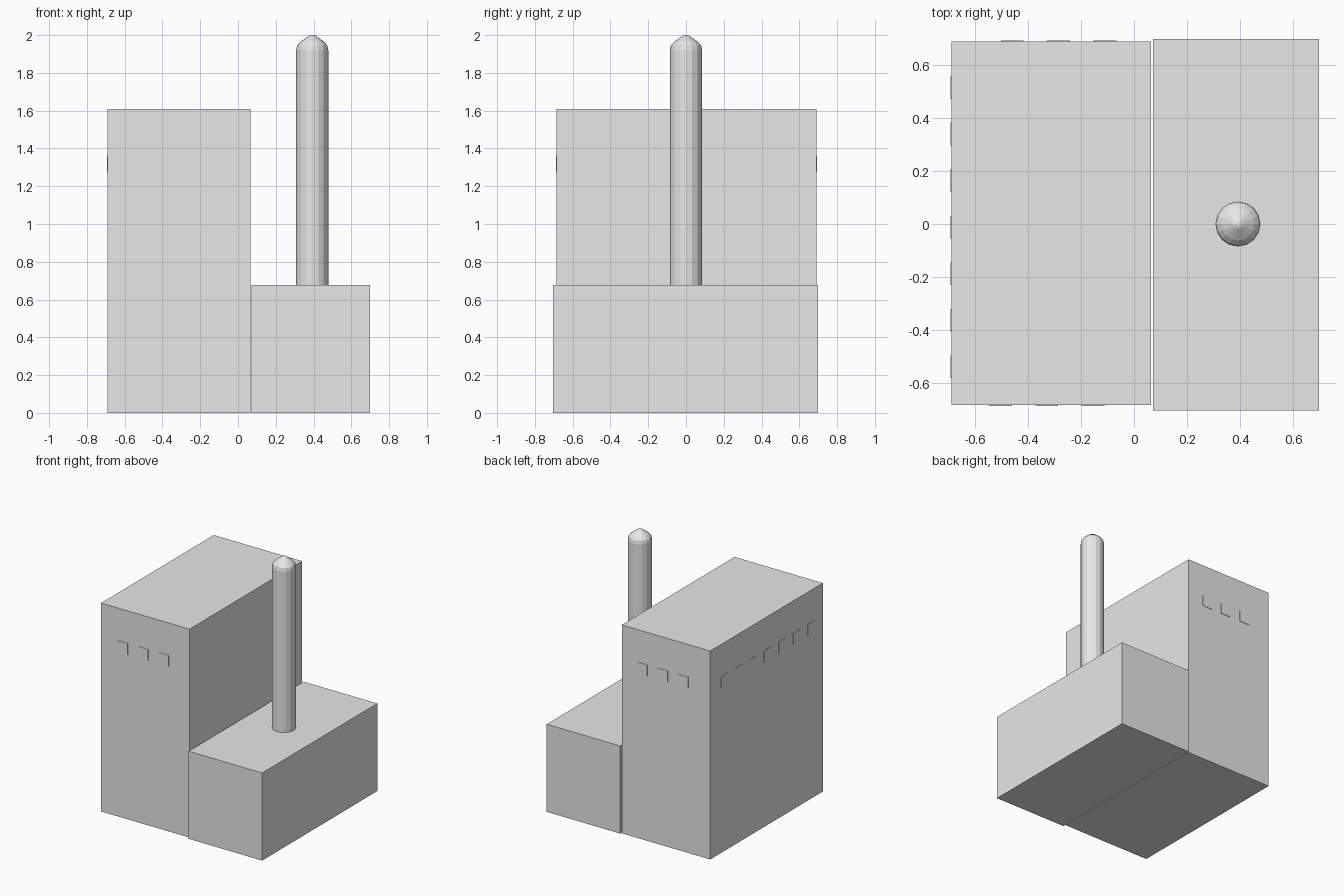
import bpy
import bmesh
from math import cos, sin, tau

cube = bpy.data.objects.get("Cube")
if cube:
    bpy.data.objects.remove(cube, do_unlink=True)

# Single concrete grey
grey = bpy.data.materials.new("concrete grey")
grey.use_nodes = True
colour = (0.8, 0.8, 0.8, 1)
grey.diffuse_color = colour
grey.node_tree.nodes["Principled BSDF"].inputs["Base Color"].default_value = colour


def add_object(name, bm):
    bmesh.ops.recalc_face_normals(bm, faces=bm.faces)
    mesh = bpy.data.meshes.new(name)
    bm.to_mesh(mesh)
    bm.free()
    mesh.materials.append(grey)
    obj = bpy.data.objects.new(name, mesh)
    bpy.context.collection.objects.link(obj)
    return obj


def box(name, low, high):
    bm = bmesh.new()
    bmesh.ops.create_cube(bm, size=1)
    for v in bm.verts:
        v.co = [(a + b) / 2 + c * (b - a) for a, b, c in zip(low, high, v.co)]
    return add_object(name, bm)


def lathe(name, centre, profile, sides):
    """Stack rings of (radius, height) and close both ends."""
    bm = bmesh.new()
    rings = [[bm.verts.new((centre[0] + r * cos(tau * i / sides),
                            centre[1] + r * sin(tau * i / sides), z))
              for i in range(sides)] for r, z in profile]
    for lower, upper in zip(rings, rings[1:]):
        for i in range(sides):
            j = (i + 1) % sides
            bm.faces.new((lower[i], lower[j], upper[j], upper[i]))
    bm.faces.new(rings[0])
    bm.faces.new(rings[-1])
    return add_object(name, bm)


# Main volumes
left, right, front, back = -0.69, 0.065, -0.685, 0.69
box("tall_block", (left, front, 0), (right, back, 1.61))
box("low_block", (0.072, -0.705, 0), (0.70, 0.70, 0.677))

# Chimney with a domed, pointed cap
lathe("chimney", (0.393, 0.0),
      [(0.085, 0.6), (0.085, 1.92), (0.08, 1.945), (0.062, 1.965),
       (0.02, 1.995), (0.008, 2.0)], 16)

# Thin square windows around the top of the tall block
half, depth, z = 0.043, 0.003, 1.317


def window(name, x, y, normal_axis):
    size = [half, half, half]
    size[normal_axis] = depth
    centre = (x, y, z)
    box(name, [c - s for c, s in zip(centre, size)],
        [c + s for c, s in zip(centre, size)])


for i in range(3):
    window(f"front_window_{i + 1}", -0.505 + 0.175 * i, front, 1)
    window(f"back_window_{i + 1}", -0.46 + 0.175 * i, back, 1)
for i in range(7):
    window(f"side_window_{i + 1}", left, -0.54 + 0.176 * i, 0)
